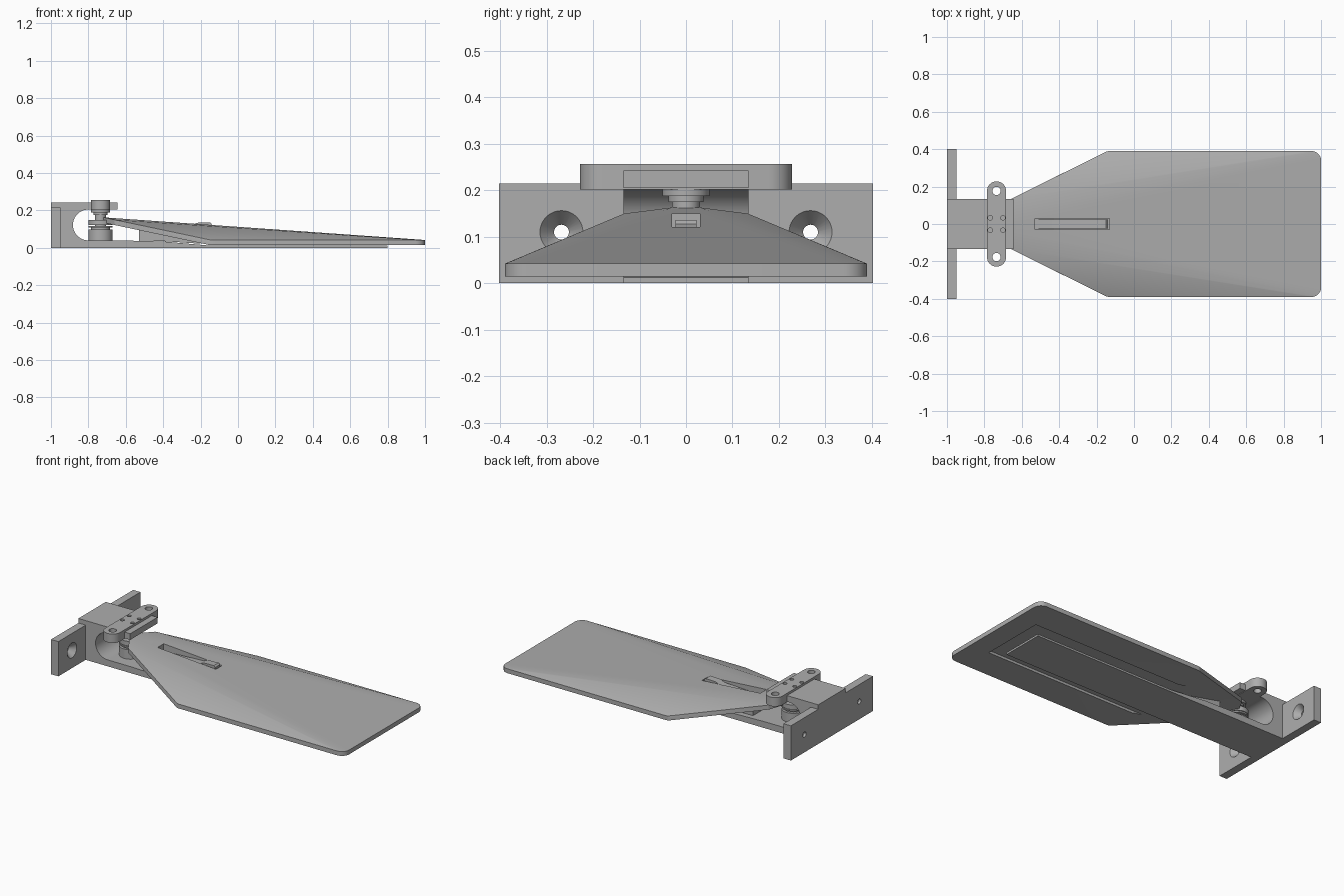
import bpy, bmesh, math
from mathutils import Matrix, Vector

if "Cube" in bpy.data.objects:
    bpy.data.objects.remove(bpy.data.objects["Cube"])

grey = bpy.data.materials.new("plain_grey")
grey.diffuse_color = (0.42, 0.42, 0.42, 1)
grey.use_nodes = True
grey.node_tree.nodes["Principled BSDF"].inputs["Base Color"].default_value = grey.diffuse_color


def finish(name, bm):
    bmesh.ops.recalc_face_normals(bm, faces=bm.faces)
    me = bpy.data.meshes.new(name)
    bm.to_mesh(me)
    bm.free()
    ob = bpy.data.objects.new(name, me)
    bpy.context.collection.objects.link(ob)
    me.materials.append(grey)
    return ob


def prism(name, pts, a, b, axis):
    """Extrude a 2D outline from a to b; axis 'y' takes (x, z), 'z' takes (x, y)."""
    bm = bmesh.new()
    place = (lambda p, h: (p[0], h, p[1])) if axis == 'y' else (lambda p, h: (p[0], p[1], h))
    low = [bm.verts.new(place(p, a)) for p in pts]
    top = [bm.verts.new(place(p, b)) for p in pts]
    bm.faces.new(low)
    bm.faces.new(top)
    n = len(pts)
    for i in range(n):
        j = (i + 1) % n
        bm.faces.new((low[i], low[j], top[j], top[i]))
    return finish(name, bm)


def box(name, x, y, z):
    return prism(name, [(x[0], y[0]), (x[1], y[0]), (x[1], y[1]), (x[0], y[1])], z[0], z[1], 'z')


def cone(name, c, r1, r2, h, axis='z', seg=40):
    bm = bmesh.new()
    m = Matrix.Translation(c)
    if axis == 'x':
        m = m @ Matrix.Rotation(math.pi / 2, 4, 'Y')
    bmesh.ops.create_cone(bm, cap_ends=True, segments=seg, radius1=r1, radius2=r2, depth=h, matrix=m)
    return finish(name, bm)


def arc(cx, cy, r, a0, a1, n=16):
    return [(cx + r * math.cos(math.radians(a0 + (a1 - a0) * i / n)),
             cy + r * math.sin(math.radians(a0 + (a1 - a0) * i / n))) for i in range(n + 1)]


def cut(ob, cutters):
    for c in cutters:
        m = ob.modifiers.new("cut", 'BOOLEAN')
        m.operation = 'DIFFERENCE'
        m.solver = 'EXACT'
        m.object = c
        bpy.context.view_layer.objects.active = ob
        bpy.ops.object.modifier_apply(modifier=m.name)
        bpy.data.objects.remove(c)


# Wall plate with two countersunk screw holes
plate = box("wall_plate", (-1, -0.95), (-0.402, 0.402), (0, 0.215))
for s in (-1, 1):
    cut(plate, [cone("hole", (-0.975, s * 0.268, 0.11), 0.016, 0.016, 0.2, 'x'),
                cone("sink", (-0.9675, s * 0.268, 0.11), 0.014, 0.048, 0.039, 'x')])

# C-shaped bracket running into the long base bar
c_profile = ([(-1, 0), (0.8, 0), (0.8, 0.012), (-0.15, 0.012), (-0.4, 0.034), (-0.64, 0.04)]
             + arc(-0.80, 0.1225, 0.0825, 270, 90, 24)
             + [(-0.645, 0.205), (-0.645, 0.243), (-1, 0.243)])
bracket = prism("bracket_and_base_bar", c_profile, -0.134, 0.134, 'y')

# Paddle: a hull from raised narrow neck to flat wide end
points = []
for s in (-1, 1):
    points += [(-0.72, s * 0.03, 0.163), (-0.72, s * 0.03, 0.135),
               (-0.66, s * 0.133, 0.150), (-0.66, s * 0.133, 0.122)]
    rim = arc(0.95, 0.34, 0.05, 0, 90, 8) + arc(-0.13, 0.34, 0.05, 90, 116, 4)
    points += [(x, s * y, z) for x, y in rim for z in (0.015, 0.042)]
bm = bmesh.new()
for p in points:
    bm.verts.new(p)
res = bmesh.ops.convex_hull(bm, input=bm.verts)
junk = [v for v in res["geom_interior"] + res["geom_unused"] if isinstance(v, bmesh.types.BMVert)]
bmesh.ops.delete(bm, geom=list(set(junk)), context='VERTS')
bmesh.ops.dissolve_limit(bm, angle_limit=0.002, verts=bm.verts, edges=bm.edges)
paddle = finish("paddle", bm)
# underside pocket around the bar, and the slot for the spring tongue
pocket = prism("pocket", [(-0.25, -0.05), (0.87, -0.05), (0.87, 0.03), (-0.25, 0.03)], -0.2, 0.2, 'y')
slot = box("slot", (-0.53, -0.13), (-0.03, 0.03), (0.085, 0.3))
cut(paddle, [pocket, slot])

# Block under the paddle, below the slot
prism("paddle_underside_block", [(-0.53, 0.037), (-0.4, 0.036), (-0.2, 0.022), (-0.2, 0.04), (-0.53, 0.105)],
      -0.1, 0.1, 'y')

# Spring tongue with raised tip
prism("spring_tongue", [(-0.53, 0.085), (-0.15, 0.085), (-0.14, 0.127), (-0.15, 0.136),
                        (-0.22, 0.134), (-0.25, 0.121), (-0.53, 0.108)], -0.023, 0.023, 'y')

# Pivot stack between the bracket arms
PX = -0.735
for name, r, z0, z1 in (("pivot_post", 0.065, 0.035, 0.098), ("pivot_spacer", 0.05, 0.098, 0.11),
                        ("pivot_washer", 0.065, 0.11, 0.118), ("paddle_hub", 0.065, 0.122, 0.15),
                        ("pivot_core", 0.03, 0.115, 0.178), ("pivot_neck", 0.038, 0.175, 0.19),
                        ("pivot_flange", 0.051, 0.188, 0.203)):
    cone(name, (PX, 0, (z0 + z1) / 2), r, r, z1 - z0)

# Rounded crossbar on top with end holes and four small holes
horn = prism("top_crossbar", arc(PX, 0.177, 0.051, 0, 180, 20) + arc(PX, -0.177, 0.051, 180, 360, 20),
             0.202, 0.257, 'z')
holes = [cone("hole", (PX, s * 0.177, 0.23), 0.022, 0.022, 0.2, seg=24) for s in (-1, 1)]
holes += [cone("hole", (PX + a * 0.034, b * 0.033, 0.25), 0.012, 0.012, 0.04, seg=16)
          for a in (-1, 1) for b in (-1, 1)]
cut(horn, holes)

# Smooth curved faces, keeping hard edges
for ob in bpy.context.scene.objects:
    ob.select_set(True)
bpy.context.view_layer.objects.active = paddle
bpy.ops.object.shade_smooth_by_angle(angle=math.radians(25))
